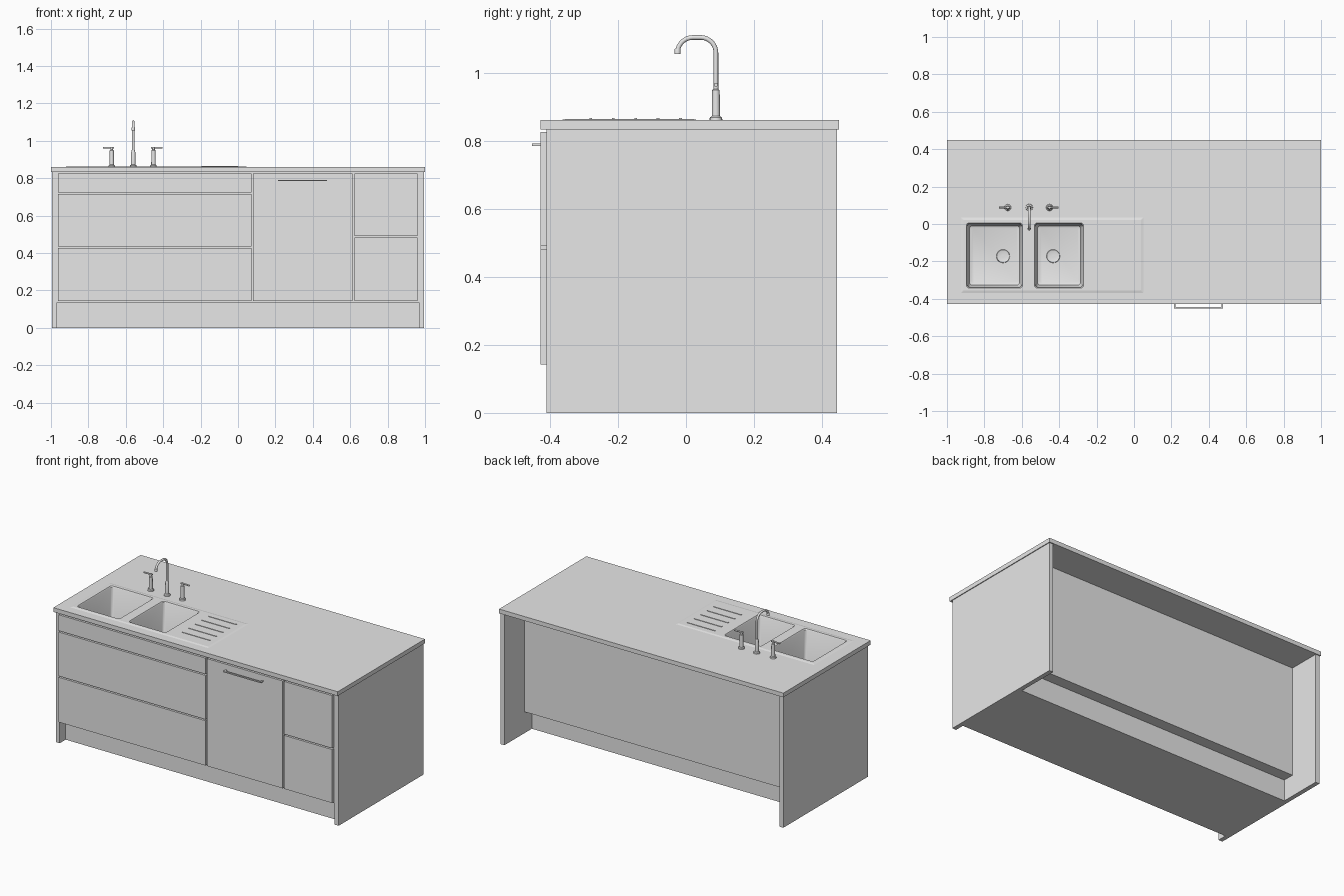
import bpy, bmesh, math
from mathutils import Vector

cube = bpy.data.objects.get("Cube")
if cube:
    bpy.data.objects.remove(cube, do_unlink=True)

grey = bpy.data.materials.new("light_grey")
grey.use_nodes = True
grey.diffuse_color = (0.8, 0.8, 0.8, 1)
grey.node_tree.nodes["Principled BSDF"].inputs["Base Color"].default_value = (0.8, 0.8, 0.8, 1)


def activate(ob):
    bpy.ops.object.select_all(action='DESELECT')
    ob.select_set(True)
    bpy.context.view_layer.objects.active = ob


def finish(name, bm):
    me = bpy.data.meshes.new(name)
    bm.to_mesh(me)
    bm.free()
    me.materials.append(grey)
    ob = bpy.data.objects.new(name, me)
    bpy.context.collection.objects.link(ob)
    return ob


def smooth(ob):
    activate(ob)
    bpy.ops.object.shade_smooth_by_angle(angle=math.radians(35))


def box(name, x0, x1, y0, y1, z0, z1):
    bm = bmesh.new()
    bmesh.ops.create_cube(bm, size=1)
    for v in bm.verts:
        v.co = Vector((x1 if v.co.x > 0 else x0, y1 if v.co.y > 0 else y0,
                       z1 if v.co.z > 0 else z0))
    return finish(name, bm)


def rect_ring(x0, x1, y0, y1, z, inset=0, r=0.015, steps=4):
    """Rounded rectangle, counter-clockwise."""
    x0, x1, y0, y1 = x0 + inset, x1 - inset, y0 + inset, y1 - inset
    pts = []
    for k, (cx, cy) in enumerate([(x1 - r, y1 - r), (x0 + r, y1 - r),
                                  (x0 + r, y0 + r), (x1 - r, y0 + r)]):
        for i in range(steps + 1):
            a = (k + i / steps) * math.pi / 2
            pts.append((cx + r * math.cos(a), cy + r * math.sin(a), z))
    return pts


def circle_ring(x, y, z, r, n=20):
    return [(x + r * math.cos(i * math.tau / n), y + r * math.sin(i * math.tau / n), z)
            for i in range(n)]


def loft(name, rings, bowl=False):
    """Skin rings listed from top to bottom; a bowl stays open on top and faces inward."""
    bm = bmesh.new()
    loops = [[bm.verts.new(p) for p in ring] for ring in rings]
    n = len(loops[0])
    for a, b in zip(loops, loops[1:]):
        for i in range(n):
            j = (i + 1) % n
            bm.faces.new((a[i], b[i], b[j], a[j]))
    bm.faces.new(loops[-1][::-1])
    if bowl:
        bmesh.ops.reverse_faces(bm, faces=bm.faces[:])
    else:
        bm.faces.new(loops[0])
    return finish(name, bm)


def turned(name, x, y, profile):
    smooth(loft(name, [circle_ring(x, y, z, r) for r, z in profile]))


def tube(name, points, radius):
    cu = bpy.data.curves.new(name, 'CURVE')
    cu.dimensions = '3D'
    cu.bevel_depth = radius
    cu.bevel_resolution = 4
    cu.use_fill_caps = True
    sp = cu.splines.new('POLY')
    sp.points.add(len(points) - 1)
    for p, co in zip(sp.points, points):
        p.co = (*co, 1)
    cu.materials.append(grey)
    ob = bpy.data.objects.new(name, cu)
    bpy.context.collection.objects.link(ob)
    activate(ob)
    bpy.ops.object.convert(target='MESH')
    smooth(bpy.context.object)


# Cabinet body, open under the worktop so the bowls hang free
TOP = 0.86
UNDER = 0.833
BACK = 0.24
FRONT = -0.41
for side, s in (("left", 1), ("right", -1)):
    xs = sorted((s * 0.967, s * 0.995))
    box(side + "_end_panel", *xs, FRONT, 0.443, 0, UNDER)
box("front_carcass", -0.967, 0.967, FRONT + 0.002, FRONT + 0.015, 0.14, UNDER)
box("back_panel", -0.967, 0.967, BACK - 0.015, BACK, 0.14, UNDER)
box("cabinet_floor", -0.967, 0.967, FRONT + 0.002, BACK, 0.135, 0.15)
box("plinth", -0.967, 0.967, -0.35, 0.168, 0, 0.135)

# Drawer and door fronts
fronts = {
    "wide_drawer": (-0.963, 0.071, (0.142, 0.427, 0.715, 0.825)),
    "dishwasher_door": (0.081, 0.613, (0.142, 0.825)),
    "narrow_drawer": (0.623, 0.961, (0.142, 0.482, 0.825)),
}
for name, (x0, x1, levels) in fronts.items():
    for i, (z0, z1) in enumerate(zip(levels, levels[1:])):
        low = z0 + (0.008 if i else 0)
        box(f"{name}_{i + 1}", x0, x1, -0.427, FRONT + 0.002, low, z1)

# Door handle
box("handle_bar", 0.213, 0.477, -0.453, -0.443, 0.784, 0.791)
for i, x in enumerate((0.213, 0.467)):
    box(f"handle_post_{i + 1}", x, x + 0.01, -0.444, -0.426, 0.784, 0.791)

# Worktop and thin sink plate with sloping edges
RIM = TOP + 0.003
worktop = box("worktop", -1, 1, -0.427, 0.45, UNDER, TOP)
plate_area = (-0.942, 0.067, -0.385, 0.052)
plate = loft("sink_plate", [rect_ring(*plate_area, RIM, 0.03, 0.004),
                            rect_ring(*plate_area, TOP - 0.004, 0, 0.004)])

# Bowls with drains, and matching openings
bowls = {"large": (-0.896, -0.596, -0.342, 0.006, -0.70),
         "small": (-0.532, -0.27, -0.342, 0.006, -0.432)}
FLOOR = 0.66
for name, (x0, x1, y0, y1, drain_x) in bowls.items():
    area = (x0, x1, y0, y1)
    cutter = loft("opening_cutter", [rect_ring(*area, 0.95), rect_ring(*area, 0.75)])
    cutter.hide_render = True
    for target in (worktop, plate):
        mod = target.modifiers.new("opening", 'BOOLEAN')
        mod.operation = 'DIFFERENCE'
        mod.solver = 'EXACT'
        mod.object = cutter
        activate(target)
        bpy.ops.object.modifier_apply(modifier=mod.name)
    bpy.data.objects.remove(cutter, do_unlink=True)
    bowl = loft(name + "_bowl", [rect_ring(*area, RIM), rect_ring(*area, RIM - 0.006, 0.004),
                                 rect_ring(*area, FLOOR + 0.015, 0.012),
                                 rect_ring(*area, FLOOR + 0.004, 0.016),
                                 rect_ring(*area, FLOOR, 0.026)], bowl=True)
    smooth(bowl)
    turned(name + "_drain", drain_x, -0.172,
           [(0.006, FLOOR + 0.002), (0.028, FLOOR + 0.002), (0.034, FLOOR + 0.004),
            (0.036, FLOOR)])

# Drainer ridges
for i in range(5):
    y = -0.28 + i * 0.066
    box(f"drainer_ridge_{i + 1}", -0.195, 0.0, y - 0.004, y + 0.004, TOP, RIM + 0.003)

# Spout: turned base and a swan neck
TAP_X, TAP_Y = -0.56, 0.088
turned("spout_base", TAP_X, TAP_Y,
       [(0.008, 0.95), (0.011, 0.94), (0.012, 0.872), (0.018, 0.868), (0.019, TOP)])
bend = 0.045
neck = [(TAP_X, TAP_Y, 0.94)]
for cy, start in ((TAP_Y - bend, 0), (-0.025 + bend, math.pi / 2)):
    for i in range(9):
        a = start + i * math.pi / 16
        neck.append((TAP_X, cy + bend * math.cos(a), 1.058 + bend * math.sin(a)))
neck.append((TAP_X, -0.025, 1.06 - 0.004))
tube("spout_neck", neck, 0.0068)
turned("spout_tip", TAP_X, -0.025, [(0.008, 1.07), (0.009, 1.066), (0.009, 1.055)])

# Tap handles with outward levers
for side, x, out in (("right", -0.675, -1), ("left", -0.452, 1)):
    turned(side + "_tap_body", x, TAP_Y,
           [(0.007, 0.968), (0.007, 0.952), (0.011, 0.948), (0.012, 0.872),
            (0.017, 0.868), (0.018, TOP)])
    tube(side + "_tap_lever", [(x - out * 0.012, TAP_Y, 0.963),
                               (x + out * 0.048, TAP_Y, 0.963)], 0.005)
